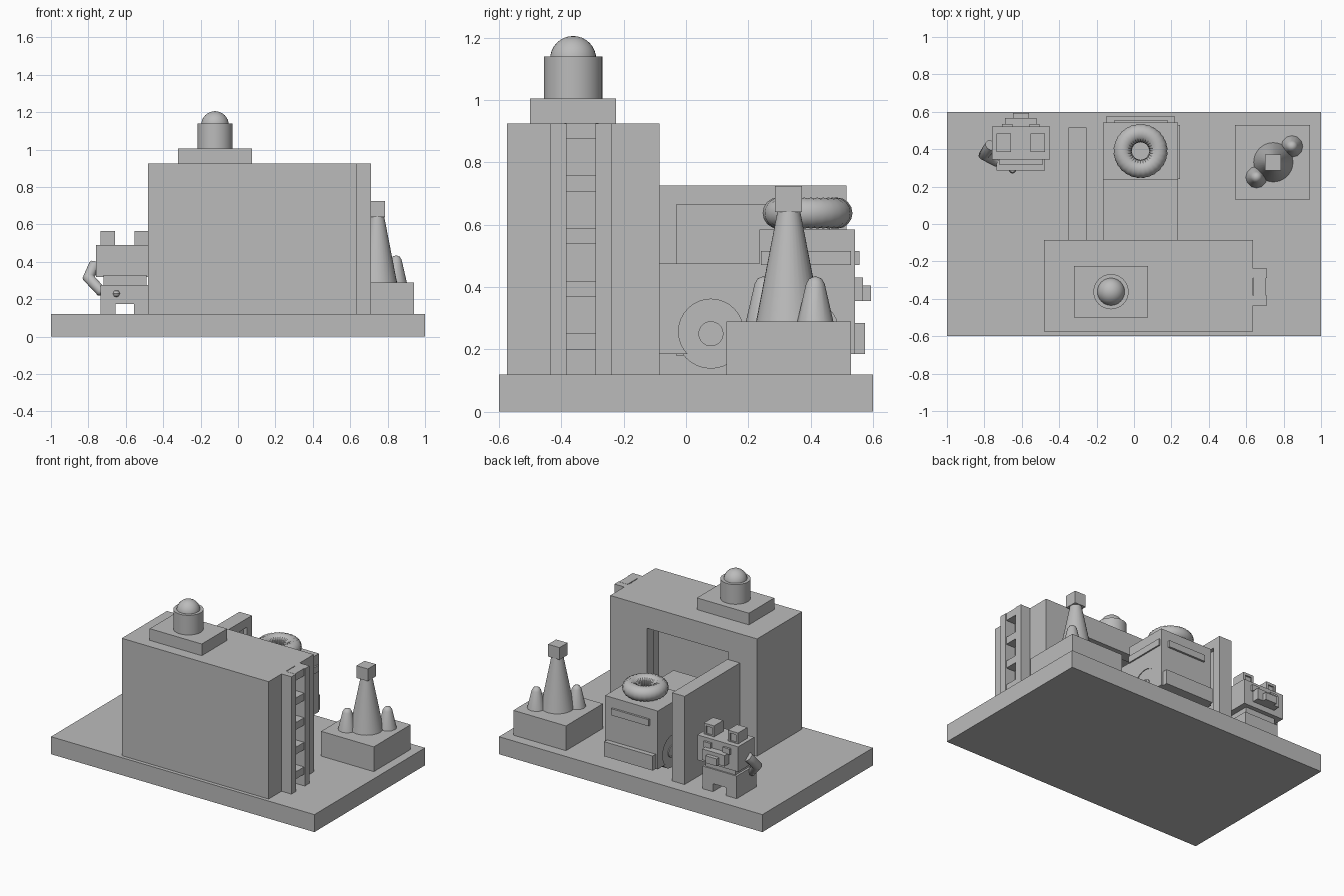
import bpy, bmesh, math
from mathutils import Matrix, Vector

if "Cube" in bpy.data.objects:
    bpy.data.objects.remove(bpy.data.objects["Cube"], do_unlink=True)

grey = bpy.data.materials.new("plain_grey")
grey.use_nodes = True
GREY = (0.5, 0.5, 0.5, 1)
grey.diffuse_color = GREY
grey.node_tree.nodes["Principled BSDF"].inputs["Base Color"].default_value = GREY


def finish(name, bm, smooth=False):
    bmesh.ops.recalc_face_normals(bm, faces=bm.faces)
    mesh = bpy.data.meshes.new(name)
    bm.to_mesh(mesh)
    bm.free()
    mesh.materials.append(grey)
    ob = bpy.data.objects.new(name, mesh)
    bpy.context.collection.objects.link(ob)
    if smooth:
        bpy.ops.object.select_all(action='DESELECT')
        ob.select_set(True)
        bpy.context.view_layer.objects.active = ob
        bpy.ops.object.shade_smooth_by_angle(angle=math.radians(40))
    return ob


def box(name, x, y, z):
    """Box from (low, high) pairs on each axis."""
    bm = bmesh.new()
    size = [b - a for a, b in (x, y, z)]
    mid = [(a + b) / 2 for a, b in (x, y, z)]
    bmesh.ops.create_cube(bm, size=1, matrix=Matrix.Translation(mid) @ Matrix.Diagonal((*size, 1)))
    return finish(name, bm)


def lathe(name, profile, centre, steps=32, axis='Z'):
    """Spin (radius, height) points about an axis through centre."""
    bm = bmesh.new()
    verts = [bm.verts.new((r, 0, h)) for r, h in profile]
    edges = [bm.edges.new(p) for p in zip(verts, verts[1:])]
    bmesh.ops.spin(bm, geom=verts + edges, cent=(0, 0, 0), axis=(0, 0, 1),
                   angle=math.tau, steps=steps, use_duplicate=False)
    bmesh.ops.remove_doubles(bm, verts=bm.verts, dist=0.0001)
    turn = Matrix.Rotation(math.pi / 2, 4, 'Y') if axis == 'X' else Matrix()
    bm.transform(Matrix.Translation(centre) @ turn)
    return finish(name, bm, True)


def cut(target, *cutters):
    """Subtract cutters, then remove them."""
    bpy.context.view_layer.objects.active = target
    for c in cutters:
        mod = target.modifiers.new("cut", 'BOOLEAN')
        mod.operation, mod.solver, mod.object = 'DIFFERENCE', 'EXACT', c
        bpy.ops.object.modifier_apply(modifier=mod.name)
        bpy.data.objects.remove(c, do_unlink=True)


# Ground slab
box("base", (-1, 1), (-.6, .6), (0, .12))

# Hollow garage with a doorway in the back
garage = box("garage", (-.48, .635), (-.575, -.085), (.12, .925))
cut(garage,
    box("room_cutter", (-.405, .56), (-.5, -.16), (.125, .85)),
    box("doorway_cutter", (-.265, .355), (-.2, 0), (.125, .775)))

# Open door with a sunken panel
door = box("open_door", (-.35, -.255), (-.085, .515), (.12, .725))
cut(door, box("panel_cutter", (-.28, -.2), (-.03, .46), (.18, .665)))

# Ladder on the side wall
for y in (-.435, -.29):
    box("ladder_rail", (.635, .71), (y, y + .052), (.12, .925))
for i in range(5):
    z = .2 + i * .169
    box("ladder_rung", (.64, .705), (-.39, -.28), (z, z + .05))

# Roof light
box("roof_plinth", (-.32, .075), (-.5, -.225), (.925, 1.005))
lathe("light_drum", [(0, 1), (.094, 1), (.094, 1.14), (0, 1.14)], (-.123, -.362, 0))
dome = [(.074 * math.cos(i * math.pi / 16), .074 * math.sin(i * math.pi / 16)) for i in range(9)]
lathe("light_dome", [(.074, -.02)] + dome, (-.123, -.362, 1.131))

# Truck body with wheel arches
bed = box("truck_bed", (-.165, .235), (-.2, .24), (.185, .475))
cab = box("truck_cab", (-.165, .235), (.235, .542), (.185, .585))
for body, y in ((bed, .08), (cab, .385)):
    for x in (-.165, .235):
        arch = lathe("arch_cutter", [(0, -.06), (.104, -.06), (.104, .06), (0, .06)],
                     (x, y, .257), 32, 'X')
        cut(body, arch)
        side = 1 if x > 0 else -1
        lathe("wheel", [(0, -.05), (.112, -.05), (.112, 0), (.04, 0), (.04, .006), (.03, .006), (.03, .003), (0, .003)]
              if side > 0 else
              [(0, .05), (.112, .05), (.112, 0), (.04, 0), (.04, -.006), (.03, -.006), (.03, -.003), (0, -.003)],
              (x - side * .005, y, .25), 32, 'X')
box("truck_bumper", (-.15, .22), (.52, .575), (.185, .285))
box("truck_windscreen", (-.105, .18), (.53, .556), (.47, .515))
box("truck_side_window", (.22, .245), (.24, .53), (.47, .515))

# Ribbed ring on the cab roof
bm = bmesh.new()
RIBS, SIDES = 56, 16
rings = []
for i in range(RIBS):
    a = math.tau * i / RIBS
    r = .05 if i % 2 else .047
    rings.append([bm.verts.new(((.095 + r * math.cos(b)) * math.cos(a),
                                (.095 + r * math.cos(b)) * math.sin(a), r * math.sin(b)))
                  for b in (math.tau * j / SIDES for j in range(SIDES))])
for i in range(RIBS):
    p, q = rings[i], rings[(i + 1) % RIBS]
    for j in range(SIDES):
        k = (j + 1) % SIDES
        bm.faces.new((p[j], q[j], q[k], p[k]))
bm.transform(Matrix.Translation((.035, .39, .637)))
finish("roof_ring", bm, True)

# Spire on a plinth with two small cones
box("spire_plinth", (.54, .94), (.13, .53), (.12, .29))
lathe("spire", [(0, .28), (.107, .28), (.036, .645), (0, .645)], (.745, .33, 0))
box("spire_cap", (.7, .786), (.285, .372), (.64, .724))
for x, y in ((.655, .25), (.845, .415)):
    lathe("small_cone", [(0, .28), (.06, .28), (.03, .41), (.02, .427), (0, .435)], (x, y, 0), 12)

# Blocky animal: body, legs, neck and head
animal = box("animal_body", (-.735, -.475), (.285, .5), (.12, .275))
cut(animal, box("leg_gap_cutter", (-.655, -.555), (.2, .6), (.1, .175)))
box("animal_neck", (-.72, -.49), (.315, .49), (.27, .33))
box("animal_head", (-.76, -.45), (.345, .52), (.318, .49))
box("animal_muzzle", (-.69, -.52), (.51, .567), (.355, .43))
box("animal_nose", (-.648, -.562), (.55, .593), (.355, .405))
for side in (-1, 1):
    def span(a, b):
        return tuple(sorted((-.605 + side * a, -.605 + side * b)))
    ear = box("animal_ear", span(.052, .13), (.385, .485), (.485, .565))
    cut(ear, box("ear_cutter", span(.068, .114), (.475, .5), (.495, .548)))
    box("animal_eye", span(.045, .1), (.515, .534), (.425, .465))

# Bent tail
curve = bpy.data.curves.new("tail_path", 'CURVE')
curve.dimensions = '3D'
curve.bevel_depth = .032
curve.bevel_resolution = 3
curve.use_fill_caps = True
path = [(-.65, .305, .23, .6), (-.735, .335, .245, .9), (-.8, .37, .315, 1), (-.765, .42, .385, 1)]
spline = curve.splines.new('POLY')
spline.points.add(len(path) - 1)
for point, (x, y, z, r) in zip(spline.points, path):
    point.co = (x, y, z, 1)
    point.radius = r
curve.materials.append(grey)
tail = bpy.data.objects.new("animal_tail", curve)
bpy.context.collection.objects.link(tail)
lathe("tail_tip", [(0, -.02), (.014, -.014), (.02, 0), (.014, .014), (0, .02)], (-.65, .29, .23), 12)
